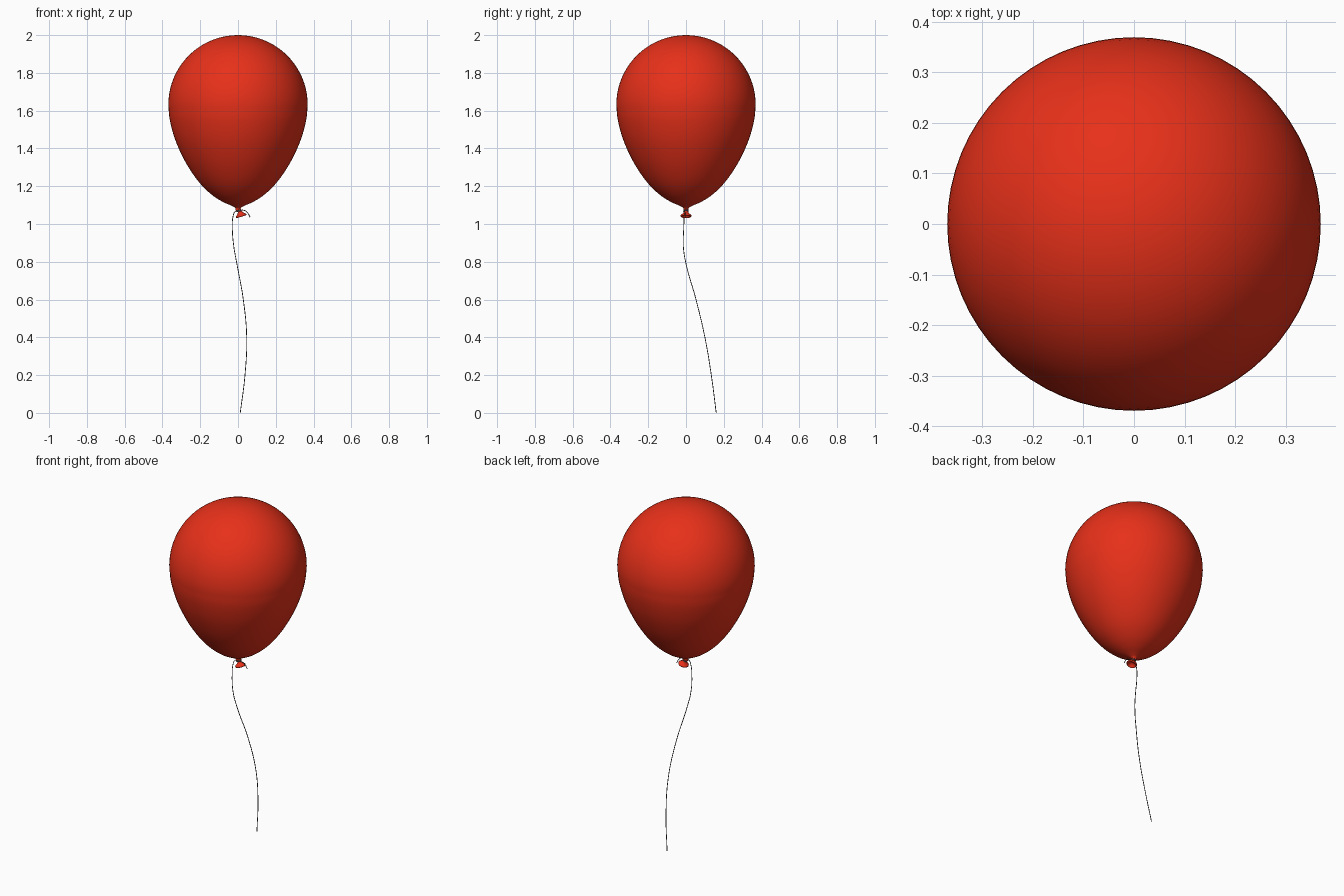
import bpy, bmesh
from math import sin, cos, pi
from mathutils import Vector, Matrix

if "Cube" in bpy.data.objects:
    bpy.data.objects.remove(bpy.data.objects["Cube"])


def material(name, color):
    m = bpy.data.materials.new(name)
    m.diffuse_color = color
    m.use_nodes = True
    m.node_tree.nodes["Principled BSDF"].inputs["Base Color"].default_value = m.diffuse_color
    return m


RED = material("red_rubber", (0.8, 0.03, 0.01, 1))
DARK = material("string_grey", (0.08, 0.08, 0.08, 1))


def smooth_path(pts, steps=5):
    # Catmull-Rom interpolation of a short list of points
    p = [Vector(q) for q in pts]
    p = [2 * p[0] - p[1]] + p + [2 * p[-1] - p[-2]]
    out = []
    for i in range(1, len(p) - 2):
        a, b, c, d = p[i - 1:i + 3]
        for k in range(steps):
            t = k / steps
            out.append(0.5 * (2 * b + (c - a) * t + (2 * a - 5 * b + 4 * c - d) * t * t
                              + (3 * b - a - 3 * c + d) * t ** 3))
    return out + [p[-2]]


def lathe(name, profile, segments, mat):
    bm = bmesh.new()
    vs = [bm.verts.new((max(r, 0), 0, z)) for r, z in profile]
    es = [bm.edges.new(pair) for pair in zip(vs, vs[1:])]
    bmesh.ops.spin(bm, geom=vs + es, cent=(0, 0, 0), axis=(0, 0, 1),
                   angle=2 * pi, steps=segments, use_duplicate=False)
    bmesh.ops.remove_doubles(bm, verts=bm.verts, dist=1e-5)
    bmesh.ops.recalc_face_normals(bm, faces=bm.faces)
    for f in bm.faces:
        f.smooth = True
    me = bpy.data.meshes.new(name)
    bm.to_mesh(me)
    bm.free()
    me.materials.append(mat)
    ob = bpy.data.objects.new(name, me)
    bpy.context.collection.objects.link(ob)
    return ob


def cord(name, pts, radius, cyclic=False):
    cu = bpy.data.curves.new(name, 'CURVE')
    cu.dimensions = '3D'
    cu.bevel_depth = radius
    cu.bevel_resolution = 2
    cu.resolution_u = 10
    cu.use_fill_caps = True
    sp = cu.splines.new('BEZIER')
    sp.bezier_points.add(len(pts) - 1)
    for bp, co in zip(sp.bezier_points, pts):
        bp.co = co
        bp.handle_left_type = bp.handle_right_type = 'AUTO'
    sp.use_cyclic_u = cyclic
    cu.materials.append(DARK)
    ob = bpy.data.objects.new(name, cu)
    bpy.context.collection.objects.link(ob)
    return ob


# Inflated body: round dome above, tapering to the neck
dome = [(0.369 * sin(a), 1.631 + 0.369 * cos(a)) for a in [i * pi / 40 for i in range(20)]]
taper = smooth_path([(0.369, 1.631), (0.361, 1.55), (0.334, 1.45), (0.29, 1.35),
                     (0.239, 1.265), (0.186, 1.198), (0.13, 1.148), (0.08, 1.117),
                     (0.037, 1.098), (0.015, 1.086), (0.011, 1.07), (0.0, 1.066)])
lathe("balloon_body", dome + [tuple(q) for q in taper], 64, RED)

# Flared mouth below the knot, tilted to one side
mouth = smooth_path([(0.0, 0.012), (0.011, 0.008), (0.010, 0.0), (0.013, -0.01),
                     (0.021, -0.019), (0.027, -0.023), (0.029, -0.028), (0.026, -0.033),
                     (0.021, -0.031), (0.013, -0.023), (0.0, -0.018)], 3)
lip = lathe("balloon_mouth", mouth, 32, RED)
lip.matrix_world = Matrix.Translation((0.008, 0, 1.070)) @ Matrix.Rotation(-0.30, 4, 'Y')

# String wound around the neck
for i, z in enumerate((1.068, 1.072)):
    ring = [(0.005 + 0.0125 * cos(a), 0.0125 * sin(a), z + 0.002 * cos(a))
            for a in [k * pi / 4 for k in range(8)]]
    cord(f"string_wrap_{i + 1}", ring, 0.0022, True)

# Short loose end of the string
cord("string_loose_end", [(0.006, -0.012, 1.07), (0.03, -0.01, 1.073),
                          (0.05, -0.006, 1.06), (0.064, -0.004, 1.036)], 0.002)

# Long hanging string
cord("string", [(0.004, -0.012, 1.07), (-0.015, -0.011, 1.066), (-0.026, -0.01, 1.04),
                (-0.03, -0.012, 0.98), (-0.022, -0.014, 0.88), (-0.006, 0.0, 0.79),
                (0.028, 0.053, 0.6), (0.046, 0.1, 0.4), (0.037, 0.134, 0.2),
                (0.012, 0.16, 0.0)], 0.002)
